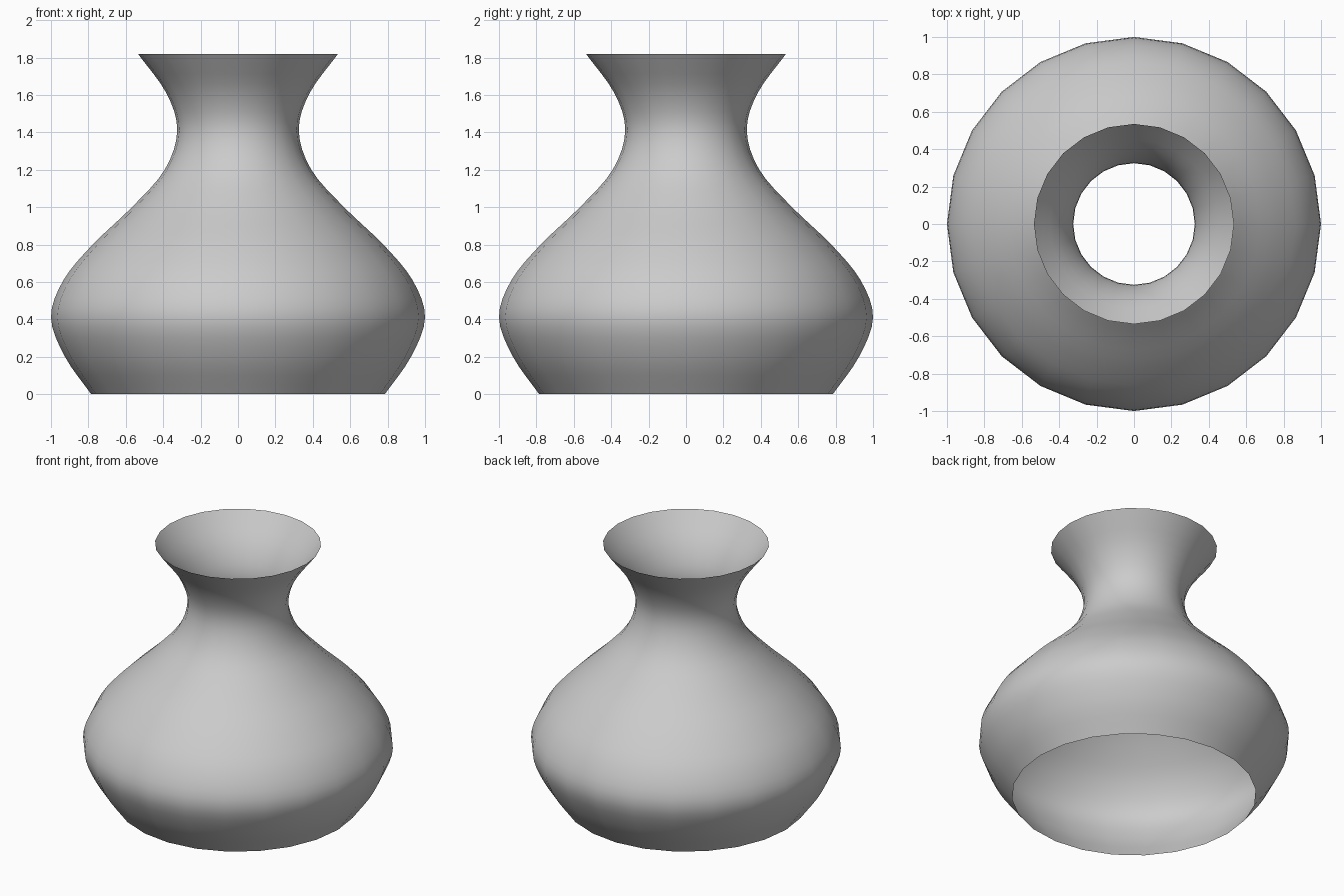
import bpy, bmesh, math

if "Cube" in bpy.data.objects:
    bpy.data.objects.remove(bpy.data.objects["Cube"])

SIDES = 24
STEPS = 4  # rings per profile span

# Vase profile: (radius, height) from open base to open rim
PROFILE = [(0.785, 0.0), (0.925, 0.2), (1.0, 0.41), (0.933, 0.61), (0.777, 0.8),
           (0.567, 1.0), (0.392, 1.2), (0.325, 1.41), (0.383, 1.61), (0.535, 1.82)]


def smooth_profile(pts, steps):
    """Catmull-Rom curve through the profile points."""
    first = [2 * a - b for a, b in zip(pts[0], pts[1])]
    last = [2 * a - b for a, b in zip(pts[-1], pts[-2])]
    p = [first] + list(pts) + [last]
    out = []
    for i in range(1, len(p) - 2):
        for s in range(steps):
            t = s / steps
            out.append(tuple(
                0.5 * (2 * b + (c - a) * t + (2 * a - 5 * b + 4 * c - d) * t * t
                       + (3 * b - a - 3 * c + d) * t ** 3)
                for a, b, c, d in zip(*p[i - 1:i + 3])))
    return out + [pts[-1]]


# Thin vase wall, lathed around z and left open at both ends
bm = bmesh.new()
rings = []
for r, z in smooth_profile(PROFILE, STEPS):
    rings.append([bm.verts.new((r * math.cos(math.tau * k / SIDES),
                                r * math.sin(math.tau * k / SIDES), z))
                  for k in range(SIDES)])
for low, high in zip(rings, rings[1:]):
    for k in range(SIDES):
        n = (k + 1) % SIDES
        bm.faces.new((low[k], low[n], high[n], high[k])).smooth = True

mesh = bpy.data.meshes.new("vase")
bm.to_mesh(mesh)
bm.free()
vase = bpy.data.objects.new("vase", mesh)
bpy.context.collection.objects.link(vase)
